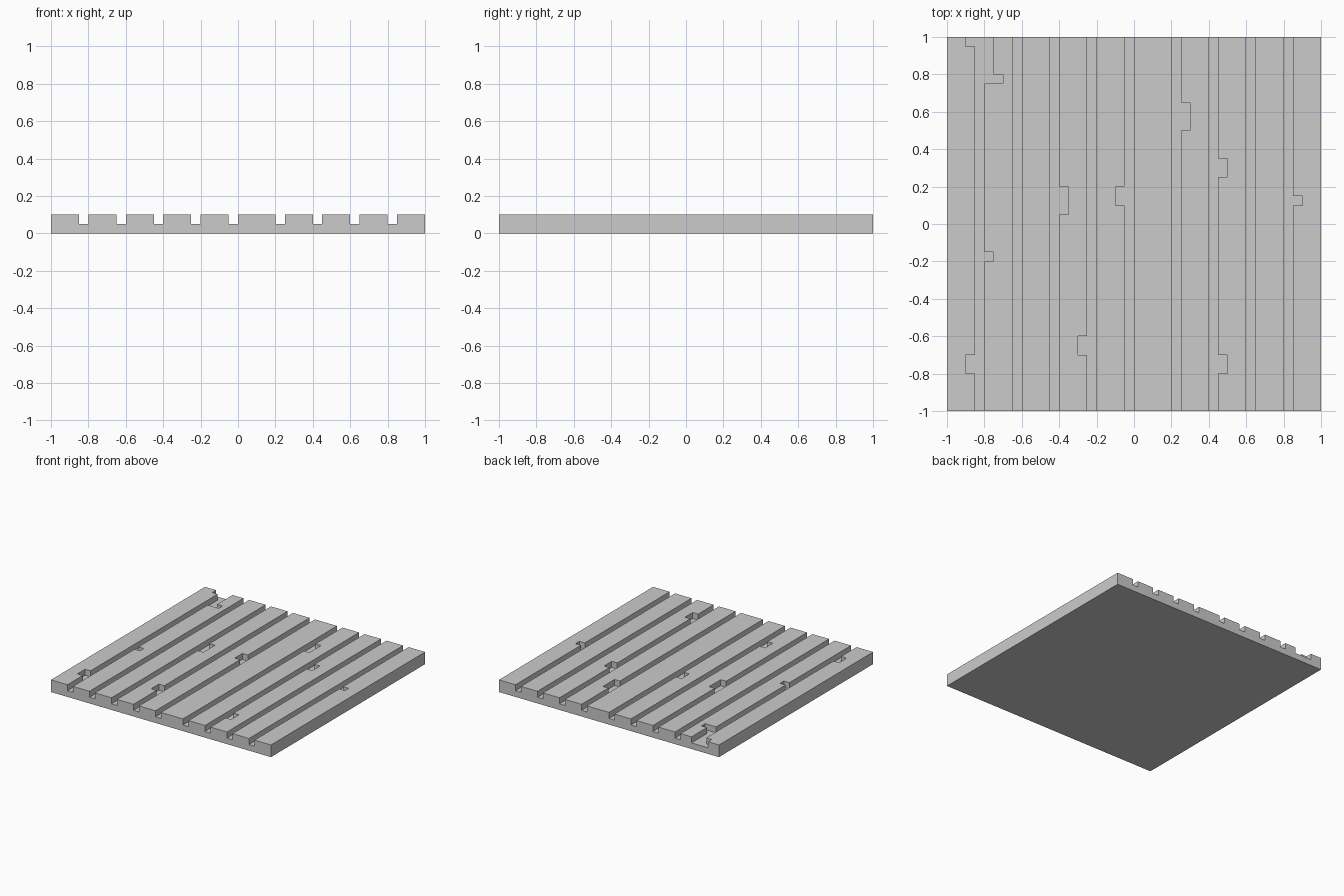
import bpy, bmesh
from mathutils import Vector

if "Cube" in bpy.data.objects:
    bpy.data.objects.remove(bpy.data.objects["Cube"])

CELL, FLOOR, TOP = 0.05, 0.05, 0.10

# Grooves between planks: left edge in x, each one cell wide, full length
GROOVES = [-0.85, -0.65, -0.45, -0.25, -0.05, 0.20, 0.40, 0.60, 0.80]
# Chipped notches in plank edges: x0, x1, y0, y1
CHIPS = [
    (-0.90, -0.85, 0.95, 1.00), (-0.80, -0.75, 0.80, 1.00),
    (-0.80, -0.70, 0.75, 0.80), (0.25, 0.30, 0.50, 0.65),
    (0.45, 0.50, 0.25, 0.35), (-0.40, -0.35, 0.05, 0.20),
    (-0.10, -0.05, 0.10, 0.20), (0.85, 0.90, 0.10, 0.15),
    (-0.80, -0.75, -0.20, -0.15), (-0.90, -0.85, -0.80, -0.70),
    (-0.30, -0.25, -0.70, -0.60), (0.45, 0.50, -0.80, -0.70),
]
CUTS = [(x, x + CELL, -1, 1) for x in GROOVES] + CHIPS


def extrude(bm, faces, dz):
    res = bmesh.ops.extrude_face_region(bm, geom=faces)["geom"]
    verts = [g for g in res if isinstance(g, bmesh.types.BMVert)]
    bmesh.ops.translate(bm, verts=verts, vec=Vector((0, 0, dz)))


def is_cut(face):
    c = face.calc_center_median()
    return any(x0 < c.x < x1 and y0 < c.y < y1 for x0, x1, y0, y1 in CUTS)


# Base slab up to the groove floor
bm = bmesh.new()
bmesh.ops.create_grid(bm, x_segments=40, y_segments=40, size=1.0)
extrude(bm, bm.faces[:], FLOOR)
bmesh.ops.recalc_face_normals(bm, faces=bm.faces[:])

# Planks raised from every cell that is not a groove or chip
raised = [f for f in bm.faces if f.normal.z > 0.5 and not is_cut(f)]
extrude(bm, raised, TOP - FLOOR)

# Merge flat areas into clean faces
bmesh.ops.dissolve_limit(bm, angle_limit=0.02, verts=bm.verts[:], edges=bm.edges[:])
bmesh.ops.recalc_face_normals(bm, faces=bm.faces[:])

mesh = bpy.data.meshes.new("plank_floor")
bm.to_mesh(mesh)
bm.free()
floor = bpy.data.objects.new("plank_floor", mesh)
bpy.context.collection.objects.link(floor)
